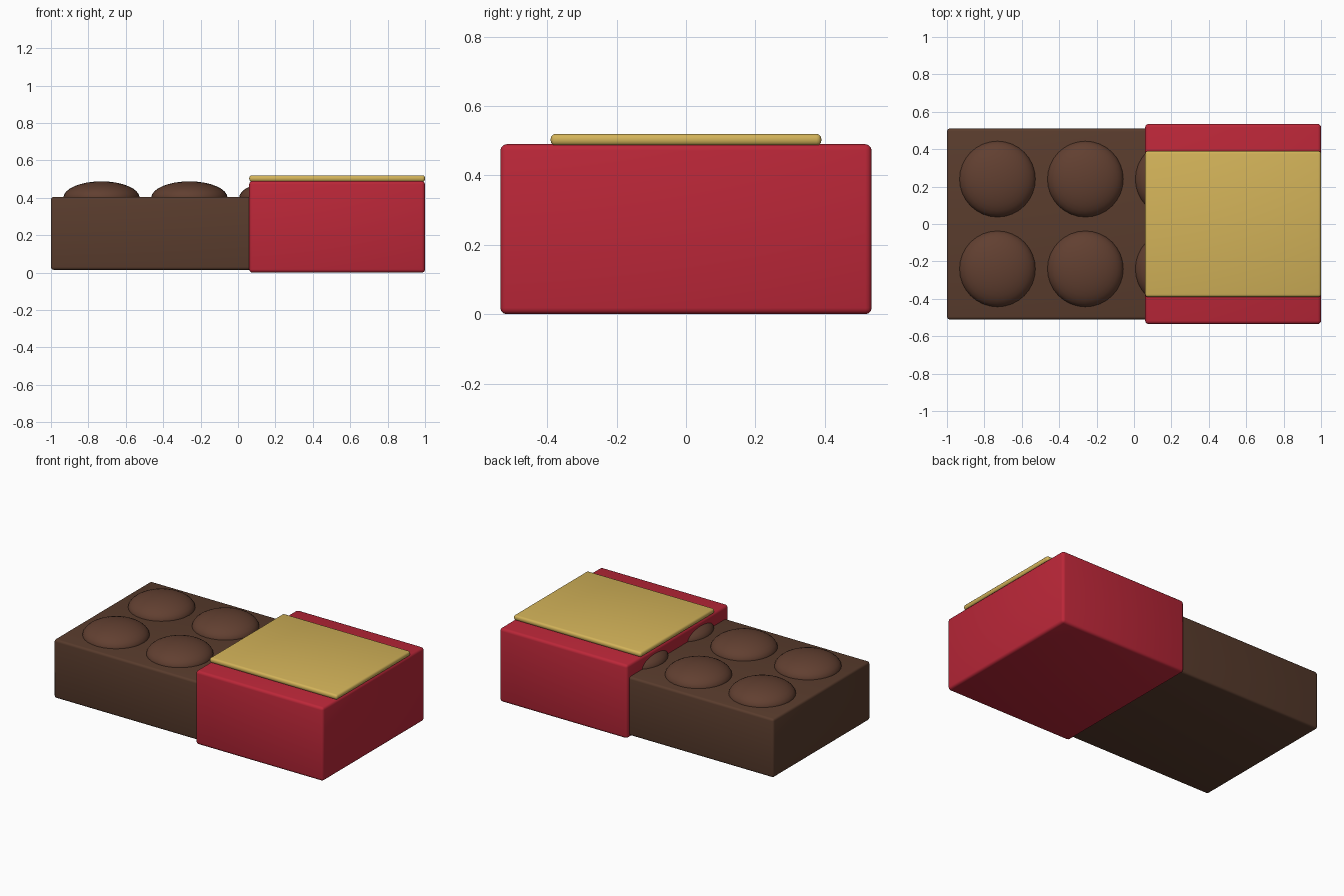
import bpy
import math

if "Cube" in bpy.data.objects:
    bpy.data.objects.remove(bpy.data.objects["Cube"], do_unlink=True)


def material(name, rgb):
    mat = bpy.data.materials.new(name)
    mat.use_nodes = True
    mat.diffuse_color = (*rgb, 1)
    bsdf = next(n for n in mat.node_tree.nodes if n.type == "BSDF_PRINCIPLED")
    bsdf.inputs["Base Color"].default_value = (*rgb, 1)
    return mat


chocolate = material("chocolate brown", (0.10, 0.045, 0.026))
light_chocolate = material("warm chocolate", (0.12, 0.05, 0.03))
red = material("wrapper red", (0.50, 0.02, 0.04))
gold = material("label gold", (0.65, 0.45, 0.10))


def rounded_box(name, low, high, bevel, mat):
    """Box between two corners with softly rounded edges."""
    center = [(a + b) / 2 for a, b in zip(low, high)]
    bpy.ops.mesh.primitive_cube_add(size=1, location=center)
    obj = bpy.context.object
    obj.name = name
    obj.scale = [b - a for a, b in zip(low, high)]
    bpy.ops.object.transform_apply(location=False, rotation=False, scale=True)
    mod = obj.modifiers.new("rounded edges", "BEVEL")
    mod.width = bevel
    mod.segments = 3
    bpy.ops.object.modifier_apply(modifier=mod.name)
    bpy.ops.object.shade_smooth_by_angle(angle=math.radians(35))
    obj.data.materials.append(mat)
    return obj


# Bar, partly inside its sleeve
rounded_box("chocolate_bar", (-1, -0.51, 0.015), (0.94, 0.51, 0.405), 0.015, chocolate)

# Sleeve and its raised label
rounded_box("wrapper", (0.06, -0.535, 0), (1, 0.535, 0.49), 0.018, red)
rounded_box("label", (0.06, -0.39, 0.486), (1, 0.39, 0.52), 0.014, gold)

# Two rows of domes; the last pair is half covered by the sleeve
for column, x in enumerate((-0.73, -0.26, 0.21)):
    for row, y in enumerate((-0.24, 0.24)):
        bpy.ops.mesh.primitive_uv_sphere_add(
            segments=32, ring_count=16, radius=1, location=(x, y, 0.40))
        dome = bpy.context.object
        dome.name = f"dome_{column + 1}_{row + 1}"
        dome.scale = (0.204, 0.204, 0.088)
        bpy.ops.object.transform_apply(location=False, rotation=False, scale=True)
        bpy.ops.object.shade_smooth()
        dome.data.materials.append(light_chocolate)
